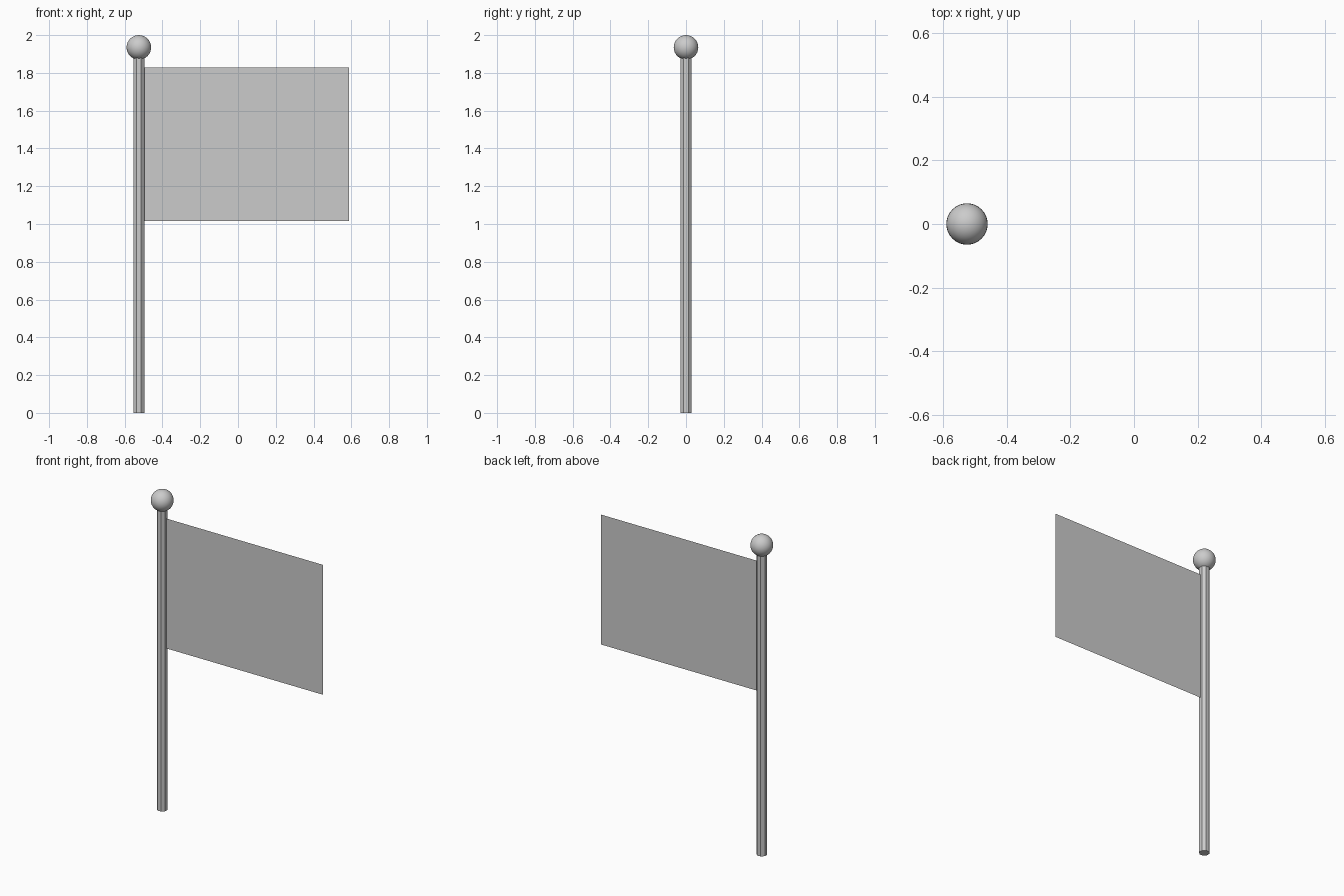
import bpy
import math

if "Cube" in bpy.data.objects:
    bpy.data.objects.remove(bpy.data.objects["Cube"])

POLE_X = -0.525

# Eight-sided pole with a flat facing front
bpy.ops.mesh.primitive_cylinder_add(vertices=8, radius=0.0315, depth=1.93,
                                    location=(POLE_X, 0, 0.965),
                                    rotation=(0, 0, math.radians(22.5)))
bpy.context.object.name = "pole"

# Smooth ball finial
bpy.ops.mesh.primitive_uv_sphere_add(segments=32, ring_count=16, radius=0.065,
                                     location=(POLE_X, 0, 1.935))
bpy.context.object.name = "finial_ball"
bpy.ops.object.shade_smooth()

# Flat single-sheet flag
x0, x1, z0, z1 = -0.497, 0.587, 1.015, 1.828
mesh = bpy.data.meshes.new("flag")
mesh.from_pydata([(x0, 0, z0), (x1, 0, z0), (x1, 0, z1), (x0, 0, z1)],
                 [], [(0, 1, 2, 3)])
bpy.context.collection.objects.link(bpy.data.objects.new("flag", mesh))
